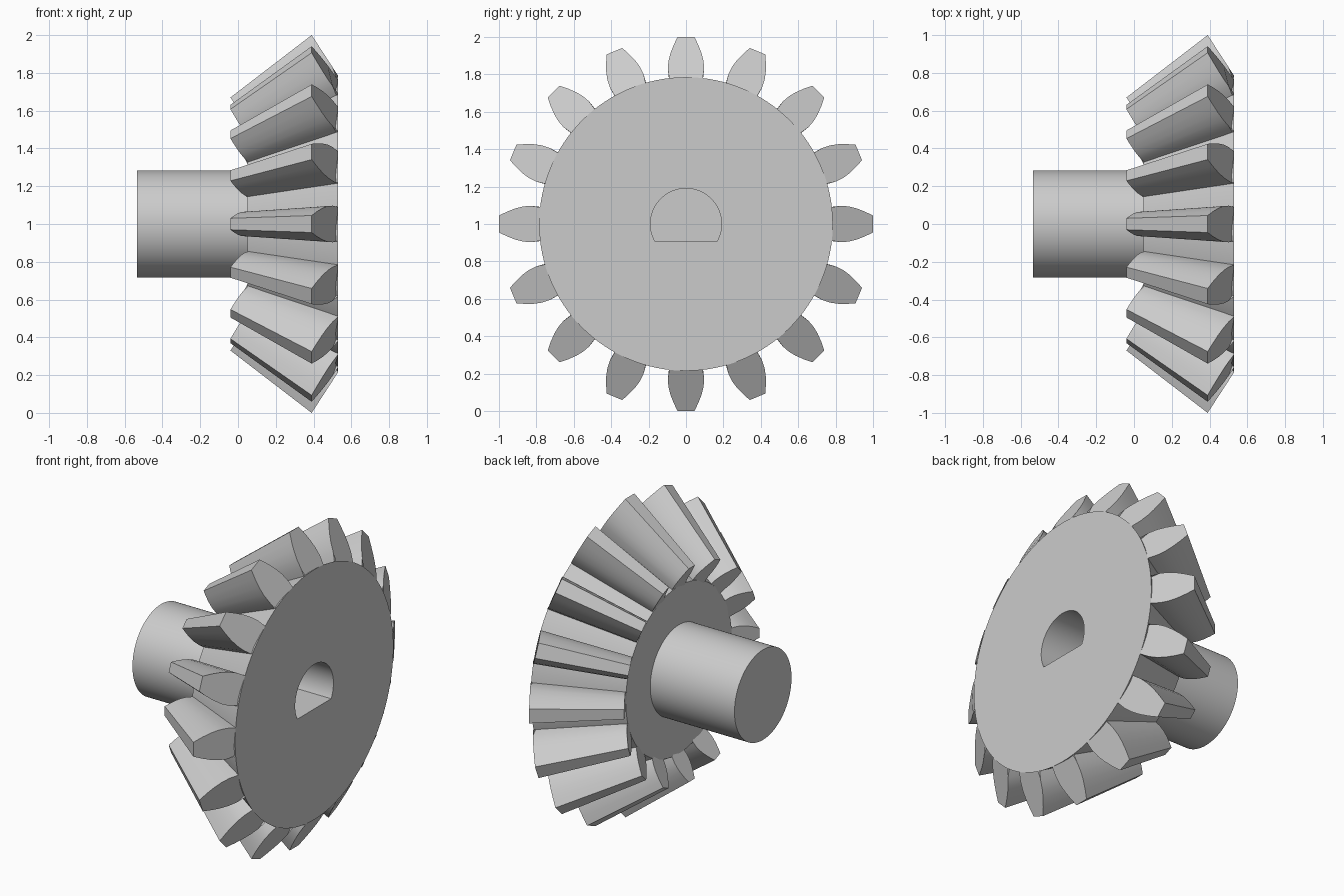
import bpy, bmesh, math
from mathutils import Matrix, Vector

cube = bpy.data.objects.get("Cube")
if cube:
    bpy.data.objects.remove(cube, do_unlink=True)

TEETH = 16
SEGMENTS = 128
APEX = Vector((-0.913, 0, 0))   # point where all the tooth lines meet
INNER_SCALE = 0.67              # small tooth end relative to the large end
CENTRE = Vector((0, 0, 1))

steel = bpy.data.materials.new("light grey steel")
steel.use_nodes = True
grey = (0.6, 0.6, 0.6, 1)
steel.diffuse_color = grey
steel.node_tree.nodes["Principled BSDF"].inputs["Base Color"].default_value = grey


def add_object(name, bm, location=CENTRE):
    bmesh.ops.recalc_face_normals(bm, faces=bm.faces)
    mesh = bpy.data.meshes.new(name)
    bm.to_mesh(mesh)
    bm.free()
    mesh.materials.append(steel)
    obj = bpy.data.objects.new(name, mesh)
    obj.location = location
    bpy.context.collection.objects.link(obj)
    return obj


def shade(obj):
    bpy.ops.object.select_all(action='DESELECT')
    obj.select_set(True)
    bpy.context.view_layer.objects.active = obj
    bpy.ops.object.shade_smooth_by_angle(angle=math.radians(30))


def loft(bm, rings):
    """Skin closed rings of points in order and cap both ends."""
    loops = [[bm.verts.new(p) for p in ring] for ring in rings]
    n = len(loops[0])
    for a, b in zip(loops, loops[1:]):
        for i in range(n):
            j = (i + 1) % n
            bm.faces.new((a[i], a[j], b[j], b[i]))
    bm.faces.new(loops[0])
    bm.faces.new(loops[-1])


def circle(x, radius):
    angles = [math.tau * i / SEGMENTS for i in range(SEGMENTS)]
    return [(x, radius * math.sin(a), radius * math.cos(a)) for a in angles]


# Hub and root cone, one turned body
bm = bmesh.new()
loft(bm, [circle(x, r) for x, r in
          ((-0.535, 0.283), (0.05, 0.283), (0.05, 0.526), (0.53, 0.785))])
body = add_object("hub_and_cone", bm)

# D-shaped blind bore, cut from the large face
bore_radius, flat = 0.19, -0.09
limit = math.acos(flat / bore_radius)
arc = [limit * (2 * i / 64 - 1) for i in range(65)]
bm = bmesh.new()
loft(bm, [[(x, bore_radius * math.sin(a), bore_radius * math.cos(a)) for a in arc]
          for x in (-0.4, 0.6)])
cutter = add_object("bore_cutter", bm)
cutter.hide_render = True
cut = body.modifiers.new("bore", 'BOOLEAN')
cut.object = cutter
cut.operation = 'DIFFERENCE'
cut.solver = 'EXACT'
bpy.ops.object.select_all(action='DESELECT')
bpy.context.view_layer.objects.active = body
body.select_set(True)
bpy.ops.object.modifier_apply(modifier=cut.name)
bpy.data.objects.remove(cutter, do_unlink=True)
shade(body)

# Tooth: curved flanks, tapering towards the apex
root, tip = Vector((0.53, 0, 0.785)), Vector((0.39, 0, 1.0))
half_widths = (0.09, 0.097, 0.094, 0.083, 0.066, 0.045)
side = [Vector((0.528, 0.085, 0.75))]
for i, w in enumerate(half_widths):
    side.append(root.lerp(tip, i / (len(half_widths) - 1)) + Vector((0, w, 0)))
outer = side + [Vector((p.x, -p.y, p.z)) for p in reversed(side)]
inner = [APEX + (p - APEX) * INNER_SCALE for p in outer]
bm = bmesh.new()
loft(bm, [outer, inner])
tooth = add_object("tooth_1", bm)
shade(tooth)

# Ring of teeth
for i in range(1, TEETH):
    copy = bpy.data.objects.new(f"tooth_{i + 1}", tooth.data)
    copy.matrix_world = (Matrix.Translation(CENTRE)
                         @ Matrix.Rotation(math.tau * i / TEETH, 4, 'X'))
    bpy.context.collection.objects.link(copy)
